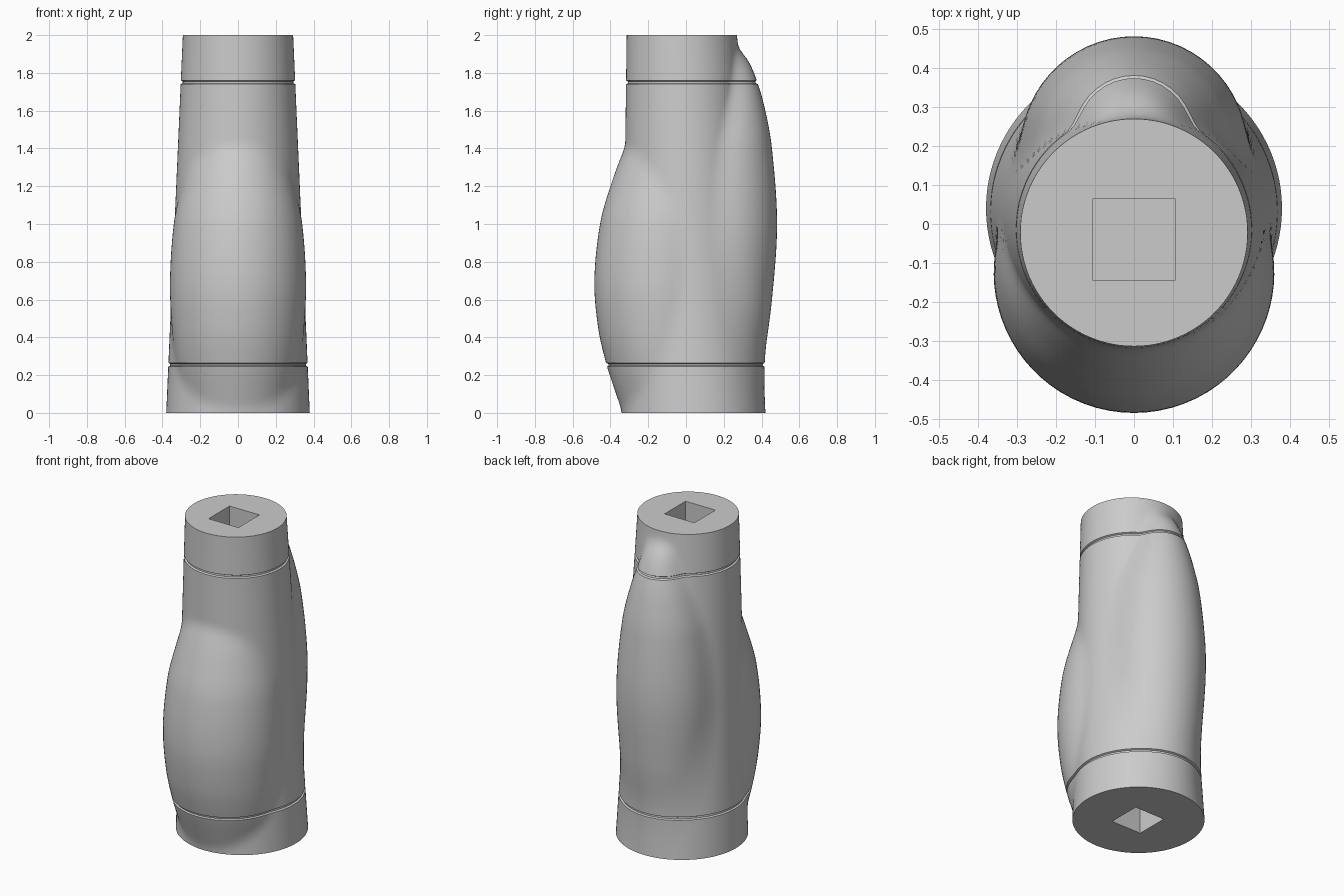
import bpy, bmesh, math

if "Cube" in bpy.data.objects:
    bpy.data.objects.remove(bpy.data.objects["Cube"], do_unlink=True)

SEG = 96
HEIGHT = 2.0
GROOVES = (0.255, 1.75)
HALF_SOCKET = 0.105
SOCKET_DEPTH = 0.3

# Swells as (height, outermost y, radius)
FRONT = [(0, -.335, .27), (.1, -.37, .3), (.26, -.422, .33), (.45, -.465, .35),
         (.7, -.485, .36), (1, -.455, .34), (1.2, -.4, .3), (1.4, -.325, .25),
         (1.5, -.27, .2), (2, -.1, .1)]
BACK = [(0, .39, .24), (.25, .41, .27), (.6, .455, .285), (1, .482, .29),
        (1.4, .455, .25), (1.6, .42, .2), (1.75, .378, .15), (1.87, .325, .11),
        (1.95, .25, .09), (2, .2, .08)]


def smooth_table(table, z):
    """Cubic interpolation of each column of a table at height z."""
    i = max(k for k in range(len(table) - 1) if table[k][0] <= z + 1e-9)

    def slope(k, col):
        a, b = table[max(k - 1, 0)], table[min(k + 1, len(table) - 1)]
        return (b[col] - a[col]) / (b[0] - a[0])

    lo, hi = table[i], table[i + 1]
    h = hi[0] - lo[0]
    t = (z - lo[0]) / h
    return [(2*t**3 - 3*t**2 + 1) * lo[c] + (t**3 - 2*t**2 + t) * h * slope(i, c)
            + (3*t**2 - 2*t**3) * hi[c] + (t**3 - t**2) * h * slope(i + 1, c)
            for c in (1, 2)]


def ray_to_circle(angle, offset, radius):
    """Distance along a ray from the core axis to a circle shifted in y."""
    along = offset * math.sin(angle)
    inside = radius**2 - offset**2 + along**2
    return along + math.sqrt(inside) if inside > 0 else 0


def soft_max(a, b, k):
    h = max(k - abs(a - b), 0) / k
    return max(a, b) + h * h * k / 4


def section(z):
    """Outline of the limb: tapered round core with front and back swells."""
    t = z / HEIGHT
    core, centre = .38 - .088 * t, .04 - .062 * t
    yf, rf = smooth_table(FRONT, z)
    yb, rb = smooth_table(BACK, z)
    inset = .01 if min(abs(z - g) for g in GROOVES) < .006 else 0
    points = []
    for i in range(SEG):
        a = 2 * math.pi * i / SEG
        r = soft_max(core, ray_to_circle(a, yf + rf - centre, rf), .015)
        r = soft_max(r, ray_to_circle(a, yb - rb - centre, rb), .04) - inset
        points.append((r * math.cos(a), centre + r * math.sin(a), z))
    return points


def square(z, centre):
    points = []
    for i in range(SEG):
        a = 2 * math.pi * i / SEG
        c, s = math.cos(a), math.sin(a)
        k = HALF_SOCKET / max(abs(c), abs(s))
        points.append((k * c, centre + k * s, z))
    return points


# Heights of the outer rings, with tight steps around the two grooves
levels = {round(HEIGHT * i / 80, 4) for i in range(81)}
levels = {z for z in levels if all(abs(z - g) > .014 for g in GROOVES)}
for g in GROOVES:
    levels |= {g - .01, g - .005, g + .005, g + .01}

# Rings run from the lower socket floor, up the outside, into the upper socket
outline = [square(SOCKET_DEPTH, .035), square(0, .035)]
outline += [section(z) for z in sorted(levels)]
outline += [square(HEIGHT, -.04), square(HEIGHT - SOCKET_DEPTH, -.04)]

bm = bmesh.new()
rings = [[bm.verts.new(p) for p in ring] for ring in outline]
for low, high in zip(rings, rings[1:]):
    for i in range(SEG):
        j = (i + 1) % SEG
        bm.faces.new((low[i], low[j], high[j], high[i]))
bm.faces.new(rings[0])
bm.faces.new(rings[-1])
bmesh.ops.recalc_face_normals(bm, faces=bm.faces)

mesh = bpy.data.meshes.new("limb_segment")
bm.to_mesh(mesh)
bm.free()
limb = bpy.data.objects.new("limb_segment", mesh)
bpy.context.collection.objects.link(limb)

# Plain grey finish
grey = bpy.data.materials.new("plain grey")
grey.use_nodes = True
colour = (.6, .6, .6, 1)
grey.diffuse_color = colour
grey.node_tree.nodes["Principled BSDF"].inputs["Base Color"].default_value = colour
mesh.materials.append(grey)

# Smooth shading with crisp rims, grooves and sockets
bpy.ops.object.select_all(action="DESELECT")
limb.select_set(True)
bpy.context.view_layer.objects.active = limb
bpy.ops.object.shade_smooth_by_angle(angle=math.radians(30))
